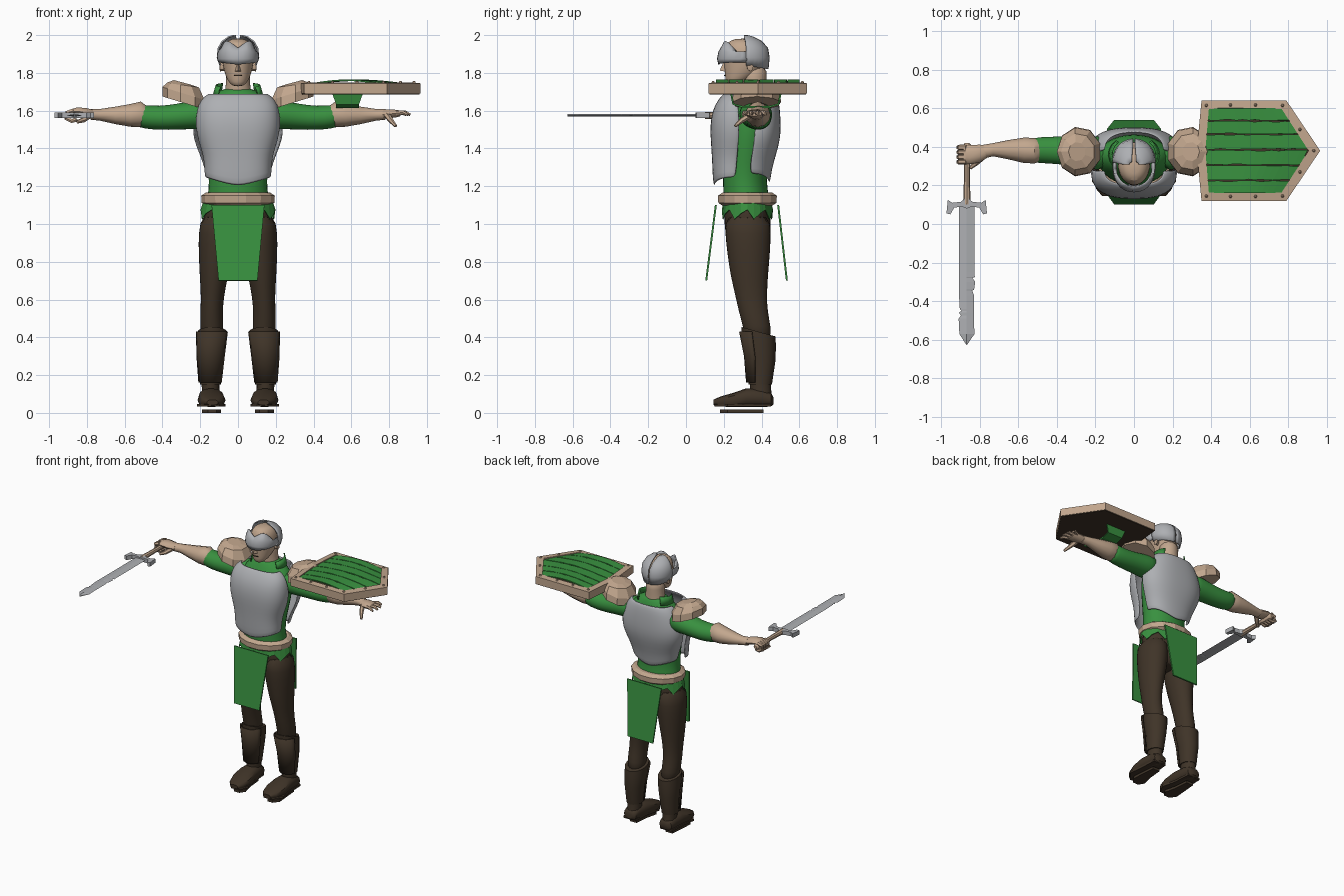
import bpy, bmesh, math, random
from mathutils import Vector, Matrix

random.seed(4)

def material(name, rgb):
    m = bpy.data.materials.new(name)
    m.diffuse_color = (*rgb, 1)
    return m

TAN = material("tan", (0.54, 0.385, 0.27))
GREEN = material("green", (0.04, 0.28, 0.05))
BROWN = material("dark_brown", (0.05, 0.034, 0.021))
STEEL = material("steel", (0.42, 0.43, 0.45))

def add(name, verts, faces, mat, mirror=False, smooth=False, thick=0, sub=0):
    me = bpy.data.meshes.new(name)
    me.from_pydata([tuple(v) for v in verts], [], faces)
    bm = bmesh.new()
    bm.from_mesh(me)
    bmesh.ops.recalc_face_normals(bm, faces=bm.faces)
    bm.to_mesh(me)
    bm.free()
    me.materials.append(mat)
    ob = bpy.data.objects.new(name, me)
    bpy.context.collection.objects.link(ob)
    if mirror:
        ob.modifiers.new("mirror", 'MIRROR').use_mirror_merge = False
    if thick:
        s = ob.modifiers.new("thickness", 'SOLIDIFY')
        s.thickness, s.offset = thick, 0
    if sub:
        s = ob.modifiers.new("subdivision", 'SUBSURF')
        s.levels = s.render_levels = sub
    if smooth:
        bpy.ops.object.select_all(action='DESELECT')
        ob.select_set(True)
        bpy.context.view_layer.objects.active = ob
        bpy.ops.object.shade_smooth_by_angle(angle=math.radians(40))
    return ob

def loft(name, rings, mat, axis='Z', n=16, arc=None, p=1.0, lift=None, smooth=True, **kw):
    """Skin rings (t, centre a, centre b, radius a, radius b); arc gives an open shell."""
    a0, a1 = arc or (0, 360)
    m = n + 1 if arc else n
    verts, faces = [], []
    for k, (t, a, b, ra, rb) in enumerate(rings):
        for i in range(m):
            g = math.radians(a0 + (a1 - a0) * i / n)
            c, s = math.cos(g), math.sin(g)
            u = a + ra * math.copysign(abs(c) ** p, c)
            v = b + rb * math.copysign(abs(s) ** p, s)
            w = t + (lift(k, c, s) if lift else 0)
            verts.append({'Z': (u, v, w), 'X': (w, u, v), 'Y': (u, w, v)}[axis])
    for k in range(len(rings) - 1):
        for i in range(n):
            j = (i + 1) % m
            faces.append((k*m + i, k*m + j, k*m + m + j, k*m + m + i))
    if not arc:
        faces += [tuple(range(m)), tuple(range(len(verts) - m, len(verts)))]
    return add(name, verts, faces, mat, smooth=smooth, **kw)

def prism(name, pts, z0, z1, mat, **kw):
    n = len(pts)
    verts = [(x, y, z0) for x, y in pts] + [(x, y, z1) for x, y in pts]
    faces = [tuple(range(n)), tuple(range(n, 2*n))]
    faces += [(i, (i+1) % n, n + (i+1) % n, n + i) for i in range(n)]
    return add(name, verts, faces, mat, **kw)

def tube(name, pts, radii, mat, n=8, **kw):
    """Tapered tube along a path of points."""
    pts = [Vector(q) for q in pts]
    verts, faces = [], []
    for k, q in enumerate(pts):
        d = pts[min(k+1, len(pts)-1)] - pts[max(k-1, 0)]
        r = d.to_track_quat('Z', 'Y')
        for i in range(n):
            g = 2 * math.pi * i / n
            verts.append(q + r @ Vector((math.cos(g), math.sin(g), 0)) * radii[k])
    for k in range(len(pts) - 1):
        faces += [(k*n+i, k*n+(i+1) % n, k*n+n+(i+1) % n, k*n+n+i) for i in range(n)]
    faces += [tuple(range(n)), tuple(range(len(verts)-n, len(verts)))]
    return add(name, verts, faces, mat, smooth=True, **kw)

# Legs and hips
loft("hips", [(0.86, 0, .335, .10, .09), (0.92, 0, .33, .17, .12), (1.0, 0, .325, .188, .125),
              (1.08, 0, .325, .18, .125), (1.13, 0, .32, .165, .12)], BROWN, sub=1)
loft("leg", [(0.38, .135, .385, .06, .07), (0.46, .14, .375, .062, .075), (0.54, .14, .355, .06, .078),
             (0.62, .135, .345, .062, .085), (0.72, .128, .335, .076, .10), (0.84, .118, .332, .092, .115),
             (0.95, .112, .328, .10, .124), (1.06, .105, .325, .09, .12)], BROWN, mirror=True, sub=1)
# Boots: shaft, shin plate, ankle, shoe and sole
loft("boot_shaft", [(0.15, .145, .393, .055, .062), (0.28, .142, .398, .066, .076),
                    (0.36, .138, .388, .076, .088), (0.43, .136, .383, .078, .09)], BROWN, mirror=True,
     lift=lambda k, c, s: -.025 * s if k == 3 else 0)
loft("shin_plate", [(0.16, .148, .39, .062, .068), (0.30, .145, .393, .076, .082),
                    (0.43, .138, .382, .086, .097)], BROWN, mirror=True, arc=(200, 340), n=8, thick=.008)
loft("ankle", [(0.06, .145, .40, .05, .06), (0.12, .145, .395, .046, .056), (0.19, .145, .393, .05, .057)],
     BROWN, mirror=True)
loft("shoe", [(0.145, .135, .055, .03, .014), (0.18, .137, .06, .058, .026), (0.24, .14, .067, .074, .036),
              (0.32, .143, .08, .066, .05), (0.40, .145, .08, .058, .05), (0.45, .146, .07, .05, .036),
              (0.462, .146, .065, .03, .02)], BROWN, axis='Y', n=12, p=.8, mirror=True)
prism("shoe_sole", [(.115, .18), (.16, .18), (.19, .22), (.185, .29), (.175, .41), (.12, .41), (.11, .3), (.09, .22)],
      0, .018, BROWN, mirror=True)
prism("shoe_welt", [(.10, .155), (.16, .15), (.218, .22), (.205, .32), (.2, .45), (.1, .45), (.09, .32), (.066, .22)],
      .034, .048, BROWN, mirror=True)

# Shirt, torn hem and collar
loft("shirt", [(1.07, 0, .325, .178, .126), (1.14, 0, .32, .165, .123), (1.22, 0, .31, .155, .118),
               (1.32, 0, .315, .165, .12), (1.45, 0, .33, .19, .135), (1.57, 0, .345, .20, .125),
               (1.65, 0, .355, .18, .10), (1.70, 0, .36, .11, .075), (1.72, 0, .36, .07, .06)], GREEN, sub=1)
hem, hem_faces = [], []
for i in range(24):
    g = 2 * math.pi * i / 24
    for r, z in ((1, 1.11), (1.06, (1.075, 1.025, 1.055)[i % 3])):
        hem.append((.185 * r * math.cos(g), .325 + .126 * r * math.sin(g), z))
    j = (i + 1) % 24
    hem_faces.append((2*i, 2*j, 2*j+1, 2*i+1))
add("torn_hem", hem, hem_faces, GREEN, thick=.004)
loft("collar", [(1.68, 0, .36, .13, .10), (1.735, 0, .36, .115, .095)], GREEN, arc=(-35, 45), n=5,
     mirror=True, thick=.008, lift=lambda k, c, s: .015 * s * k)

# Breastplate and backplate
loft("breastplate", [(1.20, 0, .265, .172, .115), (1.28, 0, .268, .172, .122), (1.36, 0, .275, .182, .132),
                     (1.44, 0, .28, .205, .143), (1.52, 0, .285, .222, .152), (1.60, 0, .28, .215, .135),
                     (1.655, 0, .275, .195, .10), (1.69, 0, .28, .15, .075)], STEEL, arc=(180, 360), n=18,
     p=.75, thick=.012, lift=lambda k, c, s: max(0, 1 - k/3) * .045 * abs(c), sub=1)
loft("backplate", [(1.215, 0, .34, .165, .10), (1.29, 0, .34, .18, .108), (1.37, 0, .35, .205, .122),
                   (1.45, 0, .36, .23, .133), (1.52, 0, .365, .238, .132), (1.60, 0, .37, .21, .122),
                   (1.65, 0, .375, .185, .11), (1.685, 0, .38, .15, .095)], STEEL, arc=(0, 180), n=18,
     p=.8, thick=.012, lift=lambda k, c, s: max(0, 1 - k/3) * .05 * abs(c), sub=1)

# Chunky belt and hanging cloth panels
belt = loft("belt", [(1.097, 0, .325, .17, .135), (1.112, 0, .325, .192, .158), (1.15, 0, .325, .195, .16),
                     (1.166, 0, .325, .17, .135)], TAN, n=14, smooth=False)
for name, y0, y1 in (("front_cloth", .158, .107), ("back_cloth", .488, .534)):
    add(name, [(-.14, y0, 1.1), (.14, y0, 1.1), (.103, y1, .7), (-.103, y1, .7)], [(0, 1, 2, 3)],
        GREEN, thick=.01)

# Arms and faceted shoulder guards
loft("sleeve", [(.14, .365, 1.585, .09, .085), (.22, .37, 1.58, .09, .078), (.32, .378, 1.568, .076, .07),
                (.42, .383, 1.56, .072, .064), (.50, .383, 1.568, .068, .064), (.54, .383, 1.575, .06, .058)],
     GREEN, axis='X', mirror=True, sub=1)
loft("forearm", [(.49, .38, 1.578, .056, .052), (.515, .38, 1.58, .066, .068), (.57, .382, 1.575, .066, .06), (.65, .385, 1.575, .05, .046),
                 (.73, .385, 1.578, .034, .031), (.78, .375, 1.58, .036, .028)],
     TAN, axis='X', n=12, mirror=True)
loft("shoulder_guard", [(1.64, .285, .375, .115, .13), (1.69, .285, .375, .115, .125), (1.735, .29, .375, .088, .095),
                        (1.75, .295, .375, .045, .05)], TAN, n=9, smooth=False, mirror=True,
     lift=lambda k, c, s: (.035 if k < 2 else .012) * c)

# Open hand
loft("open_palm", [(.765, .375, 1.58, .034, .026), (.80, .365, 1.583, .048, .025), (.845, .36, 1.585, .05, .02),
                   (.86, .36, 1.585, .044, .014)], TAN, axis='X', n=10)
for i in range(4):
    y = .322 + .026 * i
    dx = (.0, .012, .01, -.01)[i]
    sp = (i - 1.5) * .014
    tube("finger", [(.84, y, 1.587), (.875 + dx, y + sp * .6, 1.59), (.9 + dx, y + sp, 1.578)],
         [.014, .012, .007], TAN, n=6)
tube("thumb", [(.79, .34, 1.575), (.81, .295, 1.548), (.835, .26, 1.518)], [.018, .014, .008], TAN, n=6)
# Gripping hand
loft("fist_palm", [(-.765, .375, 1.58, .034, .026), (-.80, .365, 1.588, .046, .026), (-.85, .36, 1.597, .05, .022),
                   (-.885, .36, 1.592, .044, .016)], TAN, axis='X', n=10)
for i in range(4):
    y = .322 + .025 * i
    tube("gripping_finger", [(-.87, y, 1.6), (-.905, y, 1.588), (-.91, y, 1.56), (-.88, y, 1.545), (-.85, y, 1.55)],
         [.014, .014, .013, .012, .008], TAN, n=6)
tube("gripping_thumb", [(-.79, .345, 1.575), (-.82, .315, 1.55), (-.85, .29, 1.54)], [.018, .014, .009], TAN, n=6)

# Sword: grip, pommel, curved guard and notched blade
tube("sword_grip", [(-.865, .42, 1.575), (-.865, .41, 1.575), (-.865, .28, 1.575), (-.867, .10, 1.575)],
     [.012, .02, .015, .019], TAN)
half = [(0, .14), (.03, .115), (.075, .11), (.098, .125), (.105, .055), (.085, .05), (.065, .085), (.025, .09), (0, .08)]
prism("sword_guard", [(-.867 + x, y) for x, y in half] + [(-.867 - x, y) for x, y in half[-2:0:-1]],
      1.56, 1.59, STEEL)
blade = [(.10, -.04, .04), (-.25, -.04, .04), (-.275, -.04, .042), (-.28, -.04, .03), (-.30, -.04, .044),
         (-.34, -.04, .038), (-.345, -.04, .028), (-.37, -.04, .038), (-.44, -.036, .038), (-.45, -.028, .038),
         (-.46, -.04, .038), (-.475, -.03, .037), (-.49, -.042, .037), (-.57, -.038, .04), (-.628, -.001, .001)]
bv, bf = [], []
for k, (y, l, r) in enumerate(blade):
    bv += [(-.867 + l, y, 1.575), (-.867, y, 1.582), (-.867 + r, y, 1.575), (-.867, y, 1.568)]
    if k:
        bf += [(4*k-4+i, 4*k-4+(i+1) % 4, 4*k+(i+1) % 4, 4*k+i) for i in range(4)]
add("sword_blade", bv, bf + [(0, 1, 2, 3)], STEEL)

# Shield: rim, backing, split planks, rivets and arm strap
hexa = [(.35, .64), (.79, .64), (.965, .38), (.79, .12), (.35, .12), (.325, .38)]
inner = [(.388, .597), (.765, .597), (.905, .38), (.765, .163), (.388, .163), (.37, .38)]
rv = [(x, y, z) for pts, z in ((hexa, 1.69), (hexa, 1.745), (inner, 1.75), (inner, 1.69)) for x, y in pts]
add("shield_rim", rv, [(6*k+i, 6*k+(i+1) % 6, 6*((k+1) % 4)+(i+1) % 6, 6*((k+1) % 4)+i)
                       for k in range(4) for i in range(6)], TAN)
prism("shield_backing", [(.63 + (x-.63)*.985, .38 + (y-.38)*.985) for x, y in hexa], 1.686, 1.732, BROWN)
edges = [.16, .226, .305, .385, .465, .535, .60]
for y0, y1 in zip(edges, edges[1:]):
    pv, N = [], 14
    for i in range(N + 1):
        t = i / N
        for y, s in ((y0, 1), (y1, -1)):
            x1 = min(.90, .775 + .135 * (1 - abs(y - .38) / .217))
            gap = 0 if y in (.16, .60) else random.choice((.001, .002, .003, .006))
            pv.append((.375 + (x1 - .375) * t, y + s * gap, 1.739 + .022 * math.sin(math.pi * t)))
    add("shield_plank", pv, [(2*i, 2*i+2, 2*i+3, 2*i+1) for i in range(N)], GREEN, thick=.008)
mids = [(.375, .615), (.50, .617), (.63, .617), (.77, .615), (.86, .49), (.932, .38)]
for x, y in mids + [(x, .76 - y) for x, y in mids[:-1]] + [(.348, .38)]:
    loft("shield_rivet", [(1.743, x, y, .009, .009), (1.752, x, y, .008, .008), (1.757, x, y, .004, .004)],
         TAN, n=6)
strap = [(.24, 1.688), (.25, 1.635), (.30, 1.62), (.44, 1.62), (.49, 1.635), (.50, 1.688)]
add("shield_strap", [(x + (.02 if 0 < i < 5 else 0) * (1 if x < .58 else -1), y, z)
                     for i, (y, z) in enumerate(strap) for x in (.50, .66)],
    [(2*i, 2*i+1, 2*i+3, 2*i+2) for i in range(5)], GREEN, thick=.01)

# Neck, head and face
loft("neck", [(1.66, 0, .365, .085, .07), (1.71, 0, .362, .066, .064), (1.78, 0, .36, .064, .068),
              (1.84, 0, .36, .066, .07)], TAN, sub=1)
loft("head", [(1.728, 0, .245, .026, .022), (1.75, 0, .262, .05, .052), (1.785, 0, .29, .068, .085),
              (1.83, 0, .31, .08, .11), (1.88, 0, .315, .088, .118), (1.93, 0, .31, .084, .108),
              (1.965, 0, .30, .064, .08), (1.982, 0, .30, .03, .04)], TAN, sub=1)
add("nose", [(0, .205, 1.87), (-.018, .21, 1.807), (.018, .21, 1.807), (0, .178, 1.812)],
    [(0, 1, 3), (0, 3, 2), (1, 2, 3), (0, 2, 1)], TAN)
loft("mouth", [(1.783, 0, .288, .07, .0865), (1.788, 0, .2915, .07, .0885)], BROWN, arc=(252, 288), n=4, thick=.004)
loft("ear", [(.072, .335, 1.835, .014, .024), (.094, .34, 1.838, .018, .03), (.098, .34, 1.838, .01, .02)],
     TAN, axis='X', n=8, mirror=True)

# Helmet: visor with raised side tips, and a split rear dome
loft("helmet_visor", [(1.845, 0, .30, .10, .125), (1.875, 0, .30, .108, .132), (1.91, 0, .30, .106, .125),
                      (1.94, 0, .295, .092, .10)], STEEL, arc=(172, 368), n=16, p=.9, thick=.008,
     lift=lambda k, c, s: .012 * abs(c) * (k == 0) + (k == 3) * (.09 * abs(c * s) - .045 * abs(c) ** 4 - .01))
loft("helmet_rear", [(1.84, .004, .325, .09, .108), (1.88, .004, .325, .105, .114), (1.93, .004, .325, .10, .106),
                     (1.965, .006, .32, .078, .08), (1.99, .01, .31, .04, .04), (1.997, .012, .308, .012, .012)],
     STEEL, arc=(-4, 90), n=8, mirror=True, thick=.008,
     lift=lambda k, c, s: -.02 * s * (k == 0))
